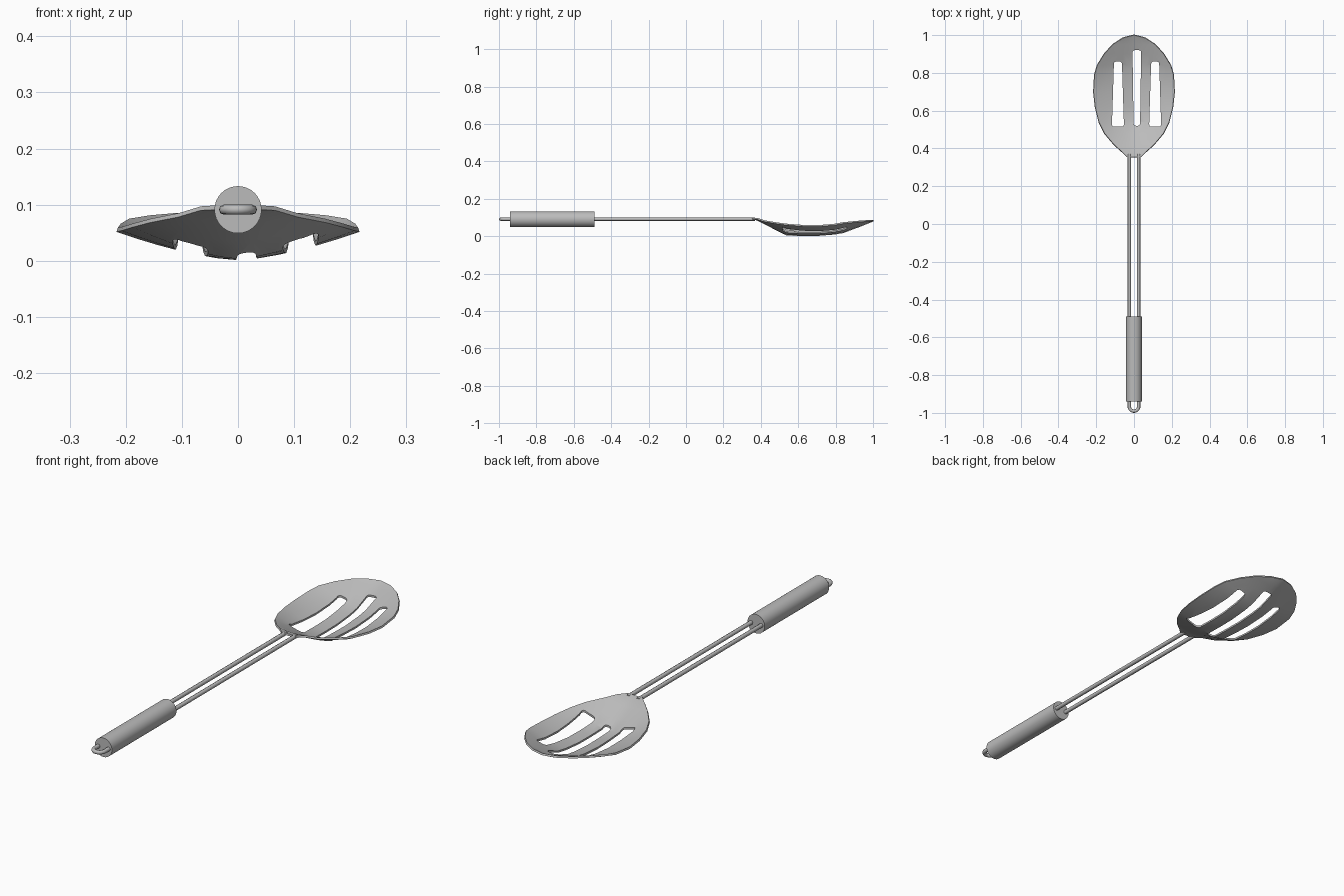
import bpy, bmesh, math

cube = bpy.data.objects.get("Cube")
if cube:
    bpy.data.objects.remove(cube, do_unlink=True)

steel = bpy.data.materials.new("brushed_grey")
steel.use_nodes = True
GREY = (0.5, 0.5, 0.5, 1)
steel.diffuse_color = GREY
steel.node_tree.nodes["Principled BSDF"].inputs["Base Color"].default_value = GREY


def add(name, data):
    ob = bpy.data.objects.new(name, data)
    bpy.context.collection.objects.link(ob)
    data.materials.append(steel)
    return ob


def mesh_from(name, bm):
    bmesh.ops.recalc_face_normals(bm, faces=bm.faces)
    me = bpy.data.meshes.new(name)
    bm.to_mesh(me)
    bm.free()
    return add(name, me)


def activate(ob):
    bpy.ops.object.select_all(action='DESELECT')
    ob.select_set(True)
    bpy.context.view_layer.objects.active = ob


def smooth(ob, angle=35):
    activate(ob)
    bpy.ops.object.shade_smooth_by_angle(angle=math.radians(angle))


# Blade: dished sheet lofted through stations of (y, half width, centre z, rim z)
STATIONS = [
    (0.355, 0.035, 0.098, 0.099), (0.385, 0.066, 0.091, 0.097),
    (0.42, 0.105, 0.073, 0.085), (0.48, 0.155, 0.042, 0.075),
    (0.54, 0.185, 0.011, 0.067), (0.62, 0.205, 0.009, 0.061),
    (0.70, 0.214, 0.009, 0.059), (0.79, 0.209, 0.016, 0.066),
    (0.84, 0.194, 0.024, 0.075), (0.90, 0.157, 0.047, 0.081),
    (0.95, 0.112, 0.067, 0.085), (0.985, 0.058, 0.081, 0.087),
    (1.0, 0.0, 0.088, 0.088),
]
COLS = 12
bm = bmesh.new()
rows = []
for y, w, zc, ze in STATIONS:
    us = [2 * i / COLS - 1 for i in range(COLS + 1)]
    rows.append([bm.verts.new((u * w, y, zc + (ze - zc) * abs(u) ** 1.5)) for u in us])
for a, b in zip(rows, rows[1:]):
    for i in range(COLS):
        bm.faces.new((a[i], a[i + 1], b[i + 1], b[i]))
bmesh.ops.remove_doubles(bm, verts=bm.verts, dist=0.0001)
bm.normal_update()
me = bpy.data.meshes.new("blade")
bm.to_mesh(me)
bm.free()
blade = add("blade", me)
sol = blade.modifiers.new("thickness", 'SOLIDIFY')
sol.thickness = 0.008
sol.offset = -1


# Slot cutters: tapered upright prisms with rounded corners
def slot(name, x, y0, y1, near, far):
    bm = bmesh.new()
    bmesh.ops.create_cube(bm, size=2)
    for v in bm.verts:
        v.co.x = x + v.co.x * (far if v.co.y > 0 else near)
        v.co.y = y1 if v.co.y > 0 else y0
        v.co.z *= 0.3
    upright = [e for e in bm.edges if abs(e.verts[0].co.z - e.verts[1].co.z) > 0.1]
    bmesh.ops.bevel(bm, geom=upright, offset=0.012, segments=3, profile=0.5,
                    affect='EDGES')
    return mesh_from(name, bm)


cutters = [
    slot("left_slot_cutter", 0.112, 0.515, 0.86, 0.032, 0.021),
    slot("middle_slot_cutter", 0.015, 0.52, 0.92, 0.017, 0.023),
    slot("right_slot_cutter", -0.085, 0.515, 0.86, 0.032, 0.021),
]
for c in cutters:
    cut = blade.modifiers.new(c.name, 'BOOLEAN')
    cut.operation = 'DIFFERENCE'
    cut.solver = 'EXACT'
    cut.object = c
activate(blade)
for m in list(blade.modifiers):
    bpy.ops.object.modifier_apply(modifier=m.name)
for c in cutters:
    bpy.data.objects.remove(c, do_unlink=True)
smooth(blade)

# Twin rods joined by a hanging loop behind the grip: one bent wire
R, WIRE, AXIS = 0.025, 0.009, 0.091
path = [(R, 0.37)]
for i in range(13):
    a = math.pi * i / 12
    path.append((R * math.cos(a), -0.966 - R * math.sin(a)))
path.append((-R, 0.37))
cu = bpy.data.curves.new("twin_rod", 'CURVE')
cu.dimensions = '3D'
cu.bevel_depth = WIRE
cu.bevel_resolution = 2
cu.use_fill_caps = True
sp = cu.splines.new('POLY')
sp.points.add(len(path) - 1)
for p, (x, y) in zip(sp.points, path):
    p.co = (x, y, AXIS, 1)
rod = add("twin_rod", cu)
activate(rod)
bpy.ops.object.convert(target='MESH')
smooth(bpy.context.view_layer.objects.active, 50)

# Round grip
bpy.ops.mesh.primitive_cylinder_add(vertices=32, radius=0.042, depth=0.45,
                                    location=(0, -0.715, AXIS),
                                    rotation=(math.pi / 2, 0, 0))
grip = bpy.context.object
grip.name = "grip"
grip.data.materials.append(steel)
smooth(grip)
